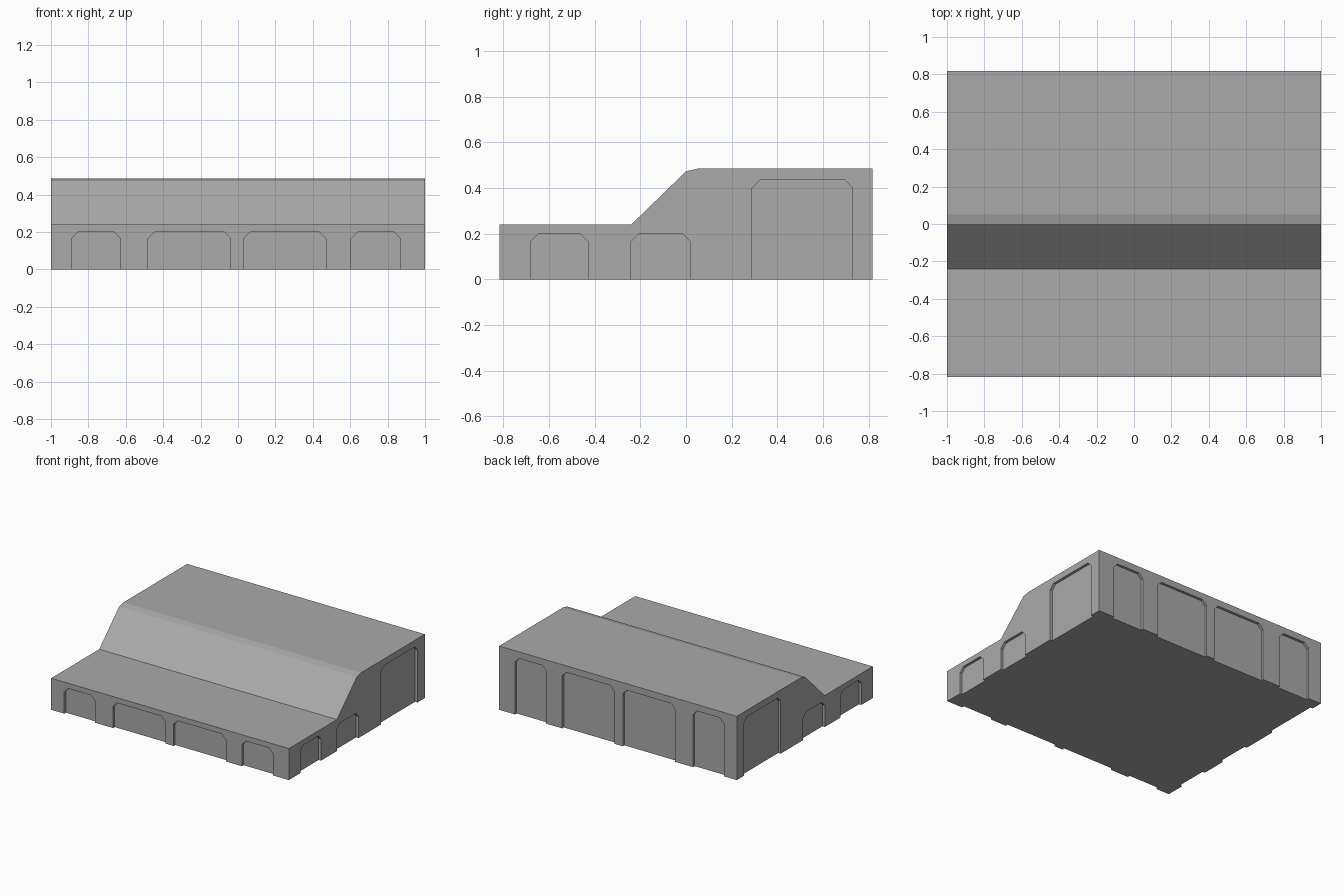
import bpy, bmesh
from mathutils import Vector

if "Cube" in bpy.data.objects:
    bpy.data.objects.remove(bpy.data.objects["Cube"])

DEPTH = 0.02      # recess depth
CH = 0.035        # panel corner chamfer
HALF_Y = 0.817
LOW, HIGH = 0.2, 0.435

grey = bpy.data.materials.new("plain grey")
grey.diffuse_color = (0.40, 0.40, 0.40, 1)
grey.use_nodes = True
grey.node_tree.nodes["Principled BSDF"].inputs["Base Color"].default_value = grey.diffuse_color


def prism(bm, ring, offset):
    """Extrude a closed ring of points along offset."""
    face = bm.faces.new([bm.verts.new(p) for p in ring])
    new = bmesh.ops.extrude_face_region(bm, geom=[face])["geom"]
    bmesh.ops.translate(bm, vec=offset, verts=[g for g in new if isinstance(g, bmesh.types.BMVert)])


def make_object(name, bm):
    bmesh.ops.recalc_face_normals(bm, faces=bm.faces)
    mesh = bpy.data.meshes.new(name)
    bm.to_mesh(mesh)
    bm.free()
    mesh.materials.append(grey)
    ob = bpy.data.objects.new(name, mesh)
    bpy.context.collection.objects.link(ob)
    return ob


def panel(a, b, h):
    """Outline of a panel with two chamfered top corners, open at the floor."""
    return [(a, -0.1), (b, -0.1), (b, h - CH), (b - CH, h), (a + CH, h), (a, h - CH)]


# Stepped body from its side profile
profile = [(-HALF_Y, 0), (HALF_Y, 0), (HALF_Y, 0.485), (0.05, 0.485),
           (0, 0.473), (-0.24, 0.24), (-HALF_Y, 0.24)]
bm = bmesh.new()
prism(bm, [(-1, y, z) for y, z in profile], Vector((2, 0, 0)))
body = make_object("stepped_block", bm)

# Recessed wall panels: four on front and back, three on each side
bm = bmesh.new()
for a, b in [(-0.89, -0.63), (-0.48, -0.04), (0.03, 0.47), (0.605, 0.867)]:
    for s, h in [(-1, LOW), (1, HIGH)]:
        prism(bm, [(x, s * (HALF_Y - DEPTH), z) for x, z in panel(a, b, h)], Vector((0, s * 0.1, 0)))
for a, b, h in [(0.29, 0.73, HIGH), (-0.24, 0.02, LOW), (-0.68, -0.43, LOW)]:
    for s in (-1, 1):
        prism(bm, [(s * (1 - DEPTH), y, z) for y, z in panel(a, b, h)], Vector((s * 0.1, 0, 0)))
cutter = make_object("panel_cutter", bm)
cutter.hide_render = True

# Cut the panels, then drop the cutter
mod = body.modifiers.new("panels", "BOOLEAN")
mod.operation = "DIFFERENCE"
mod.solver = "EXACT"
mod.object = cutter
bpy.context.view_layer.objects.active = body
bpy.ops.object.modifier_apply(modifier=mod.name)
bpy.data.objects.remove(cutter)
